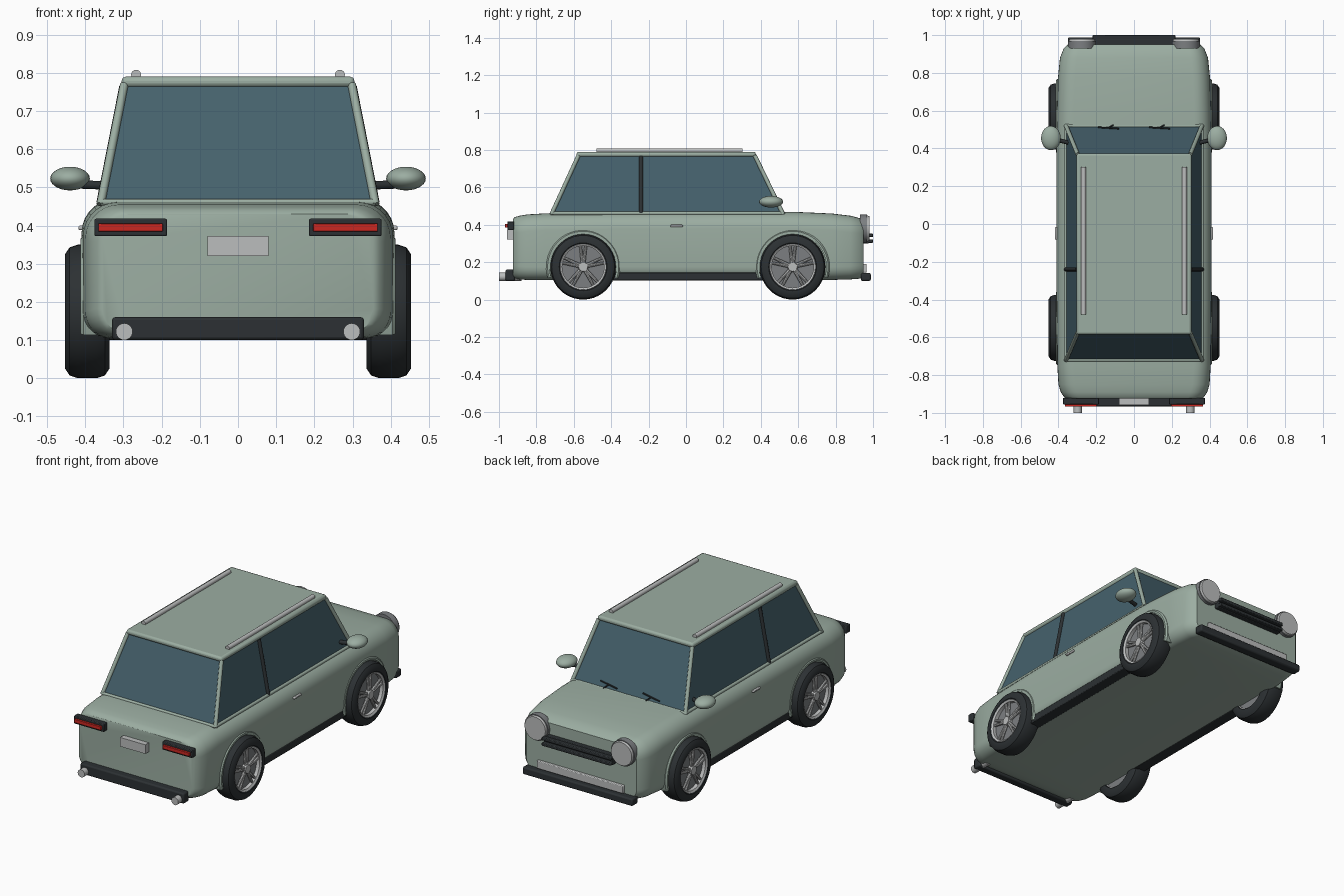
import bpy, bmesh, math
from mathutils import Vector, Matrix

if "Cube" in bpy.data.objects:
    bpy.data.objects.remove(bpy.data.objects["Cube"])


def mat(name, r, g, b):
    m = bpy.data.materials.new(name)
    m.diffuse_color = (r, g, b, 1)
    m.use_nodes = True
    m.node_tree.nodes["Principled BSDF"].inputs["Base Color"].default_value = m.diffuse_color
    return m


BODY = mat("sage_paint", 0.33, 0.42, 0.36)
GLASS = mat("glass", 0.06, 0.12, 0.15)
DARK = mat("dark_trim", 0.025, 0.03, 0.033)
RED = mat("red_lens", 0.6, 0.02, 0.015)
CHROME = mat("chrome", 0.5, 0.51, 0.51)
STEEL = mat("steel", 0.2, 0.21, 0.22)


def finish(bm, name, m, smooth=True, bevel=0):
    bmesh.ops.recalc_face_normals(bm, faces=bm.faces[:])
    me = bpy.data.meshes.new(name)
    bm.to_mesh(me)
    bm.free()
    ob = bpy.data.objects.new(name, me)
    bpy.context.collection.objects.link(ob)
    me.materials.append(m)
    if bevel:
        b = ob.modifiers.new("bevel", "BEVEL")
        b.width, b.segments = bevel, 2
    if smooth:
        bpy.ops.object.select_all(action='DESELECT')
        ob.select_set(True)
        bpy.context.view_layer.objects.active = ob
        bpy.ops.object.shade_smooth_by_angle(angle=math.radians(35))
    return ob


def box(name, m, x, y, z, bevel=0.004):
    bm = bmesh.new()
    c = Vector((sum(x) / 2, sum(y) / 2, sum(z) / 2))
    s = Matrix.Diagonal((x[1] - x[0], y[1] - y[0], z[1] - z[0], 1))
    bmesh.ops.create_cube(bm, size=1, matrix=Matrix.Translation(c) @ s)
    return finish(bm, name, m, bevel > 0, bevel)


def rod(name, m, a, b, r, r2=None, seg=16):
    a, b = Vector(a), Vector(b)
    d = b - a
    mx = Matrix.Translation((a + b) / 2) @ d.to_track_quat('Z', 'Y').to_matrix().to_4x4()
    bm = bmesh.new()
    bmesh.ops.create_cone(bm, cap_ends=True, segments=seg, radius1=r,
                          radius2=r if r2 is None else r2, depth=d.length, matrix=mx)
    return finish(bm, name, m)


def ball(name, m, c, radii):
    bm = bmesh.new()
    bmesh.ops.create_uvsphere(bm, u_segments=24, v_segments=14, radius=1,
                              matrix=Matrix.Translation(c) @ Matrix.Diagonal((*radii, 1)))
    return finish(bm, name, m)


def loft(name, m, rings, caps=True, closed=False):
    bm = bmesh.new()
    vs = [[bm.verts.new(p) for p in ring] for ring in rings]
    n = len(vs[0])
    pairs = list(zip(vs, vs[1:])) + ([(vs[-1], vs[0])] if closed else [])
    for a, b in pairs:
        for i in range(n):
            j = (i + 1) % n
            bm.faces.new((a[i], a[j], b[j], b[i]))
    if caps:
        bm.faces.new(vs[0])
        bm.faces.new(vs[-1])
    return finish(bm, name, m)


def lathe(name, m, c, prof, seg=40):
    """Revolve (x, radius) profile about an x axis through c."""
    return loft(name, m, [[(c[0] + x, c[1] + r * math.cos(t), c[2] + r * math.sin(t)) for x, r in prof]
                          for t in [math.tau * i / seg for i in range(seg)]], False, True)


def section(y, w, zb, zt, rt, rb):
    pts = []
    for sx, zc, r, a0 in ((1, zb + rb, rb, -90), (1, zt - rt, rt, 0),
                          (-1, zt - rt, rt, 90), (-1, zb + rb, rb, 180)):
        for k in range(8):
            a = math.radians(a0 + 90 * k / 7)
            pts.append((sx * (w - r) + r * math.cos(a), y, zc + r * math.sin(a)))
    return pts


# Lower body shell
loft("body_shell", BODY, [section(*s) for s in (
    (-0.925, 0.355, 0.120, 0.430, 0.07, 0.06), (-0.917, 0.370, 0.113, 0.440, 0.08, 0.07),
    (-0.890, 0.388, 0.108, 0.448, 0.09, 0.07), (-0.850, 0.400, 0.105, 0.455, 0.09, 0.07),
    (-0.750, 0.406, 0.105, 0.461, 0.09, 0.07), (-0.400, 0.410, 0.105, 0.467, 0.09, 0.07),
    (0.400, 0.410, 0.105, 0.470, 0.09, 0.07), (0.600, 0.408, 0.105, 0.468, 0.09, 0.07),
    (0.780, 0.402, 0.105, 0.460, 0.09, 0.07), (0.880, 0.392, 0.108, 0.448, 0.09, 0.07),
    (0.930, 0.372, 0.112, 0.435, 0.08, 0.07), (0.950, 0.350, 0.120, 0.420, 0.07, 0.06))])

# Cabin glass, roof and window frame
base = [(-0.36, -0.72, 0.455), (0.36, -0.72, 0.455), (0.36, 0.52, 0.455), (-0.36, 0.52, 0.455)]
top = [(-0.298, -0.575, 0.77), (0.298, -0.575, 0.77), (0.298, 0.368, 0.77), (-0.298, 0.368, 0.77)]
loft("cabin_glass", GLASS, [base, top])
box("roof", BODY, (-0.305, 0.305), (-0.585, 0.373), (0.762, 0.79), 0.011)
for i in range(4):
    rod("corner_pillar", BODY, base[i], top[i], 0.011)
    a, b = Vector(base[i]), Vector(base[(i + 1) % 4])
    up = Vector((0, 0, 0.006))
    rod("window_sill", BODY, a + up, b + up, 0.009)

# Front wipers on the windscreen
for x in (-0.19, 0.08):
    rod("wiper_blade", DARK, (x, 0.512, 0.482), (x + 0.11, 0.505, 0.497), 0.004, seg=8)
    rod("wiper_arm", DARK, (x + 0.08, 0.523, 0.468), (x + 0.055, 0.509, 0.49), 0.004, seg=8)

TIRE = [(-0.058, 0.12), (-0.058, 0.15), (-0.046, 0.168), (-0.025, 0.175), (0.025, 0.175),
        (0.046, 0.168), (0.058, 0.15), (0.058, 0.128), (0.05, 0.118), (-0.05, 0.118)]
RIM = [(-0.05, 0.112), (-0.05, 0.12), (0.05, 0.127), (0.056, 0.122), (0.05, 0.112)]

for s in (-1, 1):
    # Parts repeated on each side
    for y in (-0.55, 0.57):
        c = (s * 0.395, y, 0.175)
        lathe("tire", DARK, c, [(s * x, r) for x, r in TIRE])
        lathe("wheel_rim", CHROME, c, [(s * x, r) for x, r in RIM])
        rod("brake_disc", STEEL, (s * 0.35, y, 0.175), (s * 0.425, y, 0.175), 0.118, seg=40)
        rod("wheel_hub", CHROME, (s * 0.42, y, 0.175), (s * 0.45, y, 0.175), 0.028, 0.024, 24)
        for k in range(5):
            t = math.radians(90 + 72 * k)
            for off in (-0.16, 0.16):
                p = [(s * 0.436, y + r * math.cos(t + o), 0.175 + r * math.sin(t + o))
                     for r, o in ((0.02, off), (0.118, off * 0.8))]
                rod("wheel_spoke", CHROME, p[0], p[1], 0.009, 0.007, 8)
        # Wheel arch lip
        arch = []
        for k in range(33):
            t = math.radians(-18 + 216 * k / 32)
            arch.append([(s * x, y + r * math.cos(t), 0.175 + r * math.sin(t))
                         for x, r in ((0.37, 0.18), (0.413, 0.18), (0.413, 0.19), (0.405, 0.198), (0.37, 0.198))])
        loft("wheel_arch", BODY, arch)
    box("side_skirt", DARK, sorted((s * 0.34, s * 0.405)), (-0.41, 0.43), (0.103, 0.145))
    rod("door_pillar", DARK, (s * 0.360, -0.24, 0.46), (s * 0.300, -0.24, 0.765), 0.011)
    box("door_handle", CHROME, sorted((s * 0.405, s * 0.418)), (-0.083, -0.017), (0.388, 0.4))
    ball("mirror_housing", BODY, (s * 0.44, 0.455, 0.523), (0.052, 0.064, 0.031))
    rod("mirror_arm", DARK, (s * 0.345, 0.43, 0.505), (s * 0.425, 0.45, 0.508), 0.011)
    rod("roof_rail", CHROME, (s * 0.267, -0.478, 0.795), (s * 0.267, 0.302, 0.795), 0.013)
    # Tail lamps and exhausts
    box("tail_lamp_frame", DARK, sorted((s * 0.186, s * 0.376)), (-0.955, -0.92), (0.372, 0.418))
    box("tail_lamp_lens", RED, sorted((s * 0.197, s * 0.366)), (-0.967, -0.95), (0.384, 0.405), 0.002)
    rod("exhaust_tip", CHROME, (s * 0.298, -1.0, 0.122), (s * 0.298, -0.88, 0.122), 0.022, seg=24)
    # Headlamps
    rod("headlamp_ring", STEEL, (s * 0.275, 0.93, 0.38), (s * 0.275, 0.968, 0.38), 0.074, seg=40)
    rod("headlamp_lens", CHROME, (s * 0.275, 0.96, 0.38), (s * 0.275, 0.98, 0.38), 0.072, 0.066, 40)

# Rear bumper and plate
box("rear_bumper", DARK, (-0.33, 0.33), (-0.965, -0.915), (0.1, 0.16), 0.008)
box("rear_plate", CHROME, (-0.08, 0.08), (-0.957, -0.92), (0.32, 0.372), 0)

# Front bumper, chrome strip and grille
box("front_bumper", DARK, (-0.35, 0.35), (0.935, 0.988), (0.1, 0.142), 0.008)
box("bumper_strip", CHROME, (-0.275, 0.275), (0.94, 0.966), (0.145, 0.19))
box("grille_panel", DARK, (-0.22, 0.22), (0.94, 0.978), (0.3, 0.355))
for z in (0.312, 0.343):
    box("grille_bar", DARK, (-0.22, 0.22), (0.97, 1.0), (z - 0.009, z + 0.009))
